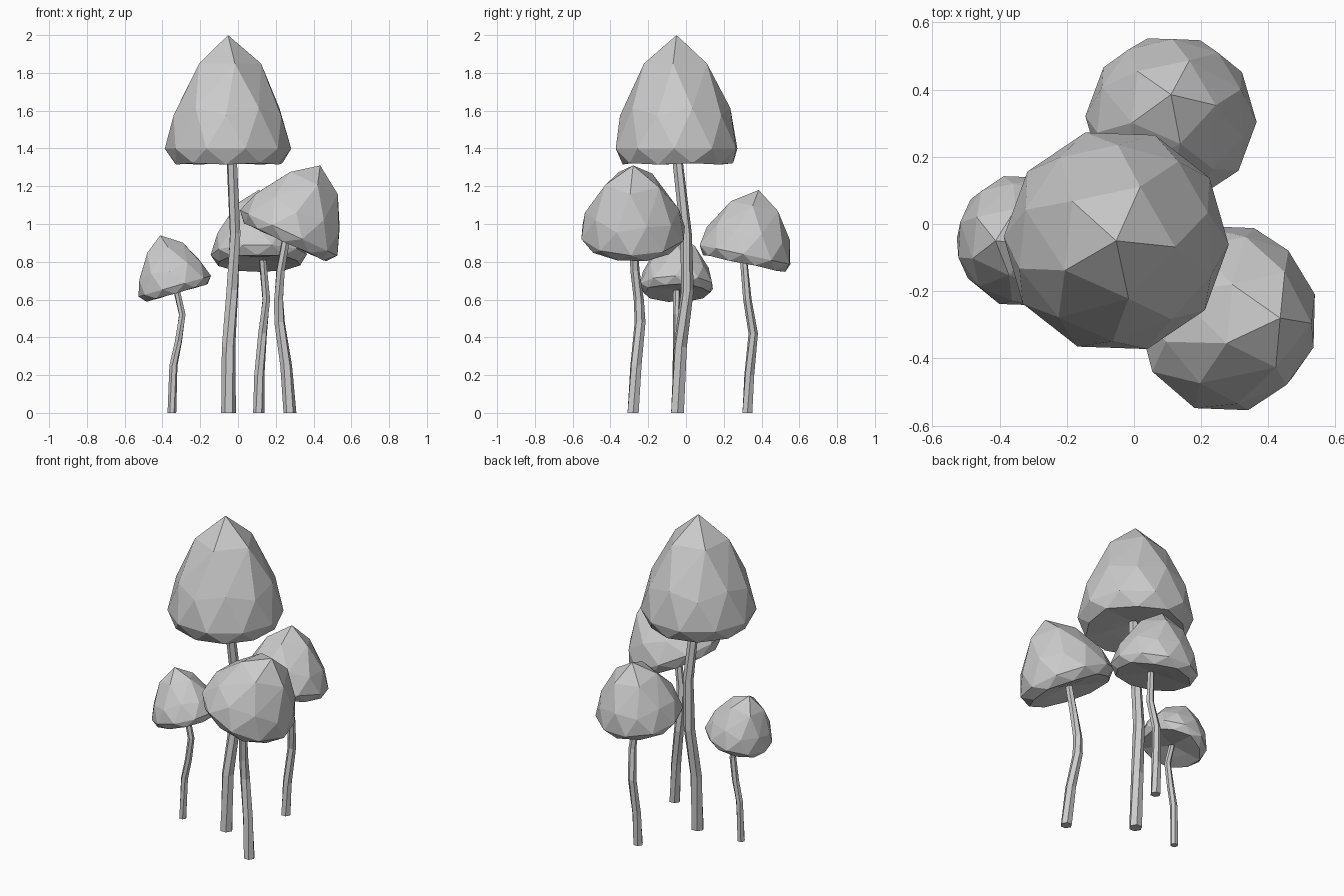
import bpy, bmesh, math
from mathutils import Vector, Matrix

cube = bpy.data.objects.get("Cube")
if cube:
    bpy.data.objects.remove(cube, do_unlink=True)

# One plain grey for everything
grey = bpy.data.materials.new("grey")
grey.use_nodes = True
colour = (0.6, 0.6, 0.6, 1)
grey.diffuse_color = colour
grey.node_tree.nodes["Principled BSDF"].inputs["Base Color"].default_value = colour

# Cap profile: sphere latitude -> fraction of cap height, with a shallow hollow underside
PROFILE = [(-1, .08), (-.85, .035), (-.5, 0), (0, .125), (.5, .41), (.85, .78), (1, 1)]
TWIST = math.radians(-20)


def cap_height(lat):
    for (a, fa), (b, fb) in zip(PROFILE, PROFILE[1:]):
        if lat <= b:
            return fa + (fb - fa) * (lat - a) / (b - a)
    return 1


def finish(bm, name):
    bmesh.ops.recalc_face_normals(bm, faces=bm.faces)
    mesh = bpy.data.meshes.new(name)
    bm.to_mesh(mesh)
    bm.free()
    mesh.materials.append(grey)
    obj = bpy.data.objects.new(name, mesh)
    bpy.context.collection.objects.link(obj)


def make_cap(name, apex, radius, height, tilt, axis):
    """Low-poly ball reshaped into a pointed, twisted cap, tilted about its apex."""
    bm = bmesh.new()
    bmesh.ops.create_icosphere(bm, subdivisions=2, radius=1)
    for v in bm.verts:
        lat = v.co.z
        # The rings below the tip turn round the cap's axis
        v.co.rotate(Matrix.Rotation(TWIST * min(1, (1 - lat) * 2), 3, 'Z'))
        v.co = (v.co.x * radius, v.co.y * radius, (cap_height(lat) - 1) * height)
    turn = Matrix.Rotation(math.radians(tilt), 4, axis)
    bm.transform(Matrix.Translation(apex) @ turn)
    finish(bm, name)


def make_stem(name, path, r_base, r_top, sides=6):
    """Bent six-sided tube with a slight taper and twist."""
    bm = bmesh.new()
    rings = []
    for i, p in enumerate(path):
        t = i / (len(path) - 1)
        r = r_base + (r_top - r_base) * t
        angles = [math.tau * k / sides + 0.8 * t for k in range(sides)]
        rings.append([bm.verts.new(Vector(p) + Vector((r * math.cos(a), r * math.sin(a), 0)))
                      for a in angles])
    for low, high in zip(rings, rings[1:]):
        for k in range(sides):
            n = (k + 1) % sides
            bm.faces.new((low[k], low[n], high[n], high[k]))
    bm.faces.new(rings[0])
    bm.faces.new(rings[-1])
    finish(bm, name)


# Caps
make_cap("tall_cap", (-.053, -.05, 2), .335, .687, 0, 'Y')
make_cap("front_cap", (.435, -.28, 1.31), .285, .45, 25, 'Y')
make_cap("back_cap", (.11, .385, 1.18), .255, .4, -12, 'X')
make_cap("small_cap", (-.412, -.05, .94), .2, .32, -16, 'Y')

# Stems
make_stem("tall_stem", [(-.05, -.045, 0), (-.05, -.03, .35), (-.03, .008, .65),
                        (-.015, 0, .95), (-.035, -.05, 1.38)], .039, .028)
make_stem("front_stem", [(.275, -.28, 0), (.255, -.265, .25), (.22, -.243, .48),
                         (.215, -.25, .6), (.225, -.27, .75), (.255, -.28, .93)], .034, .022)
make_stem("back_stem", [(.11, .325, 0), (.113, .335, .2), (.13, .356, .42),
                        (.15, .325, .6), (.13, .305, .81)], .03, .02)
make_stem("small_stem", [(-.35, -.055, 0), (-.342, -.05, .25), (-.315, -.048, .38),
                         (-.295, -.05, .52), (-.325, -.05, .65)], .023, .018)
